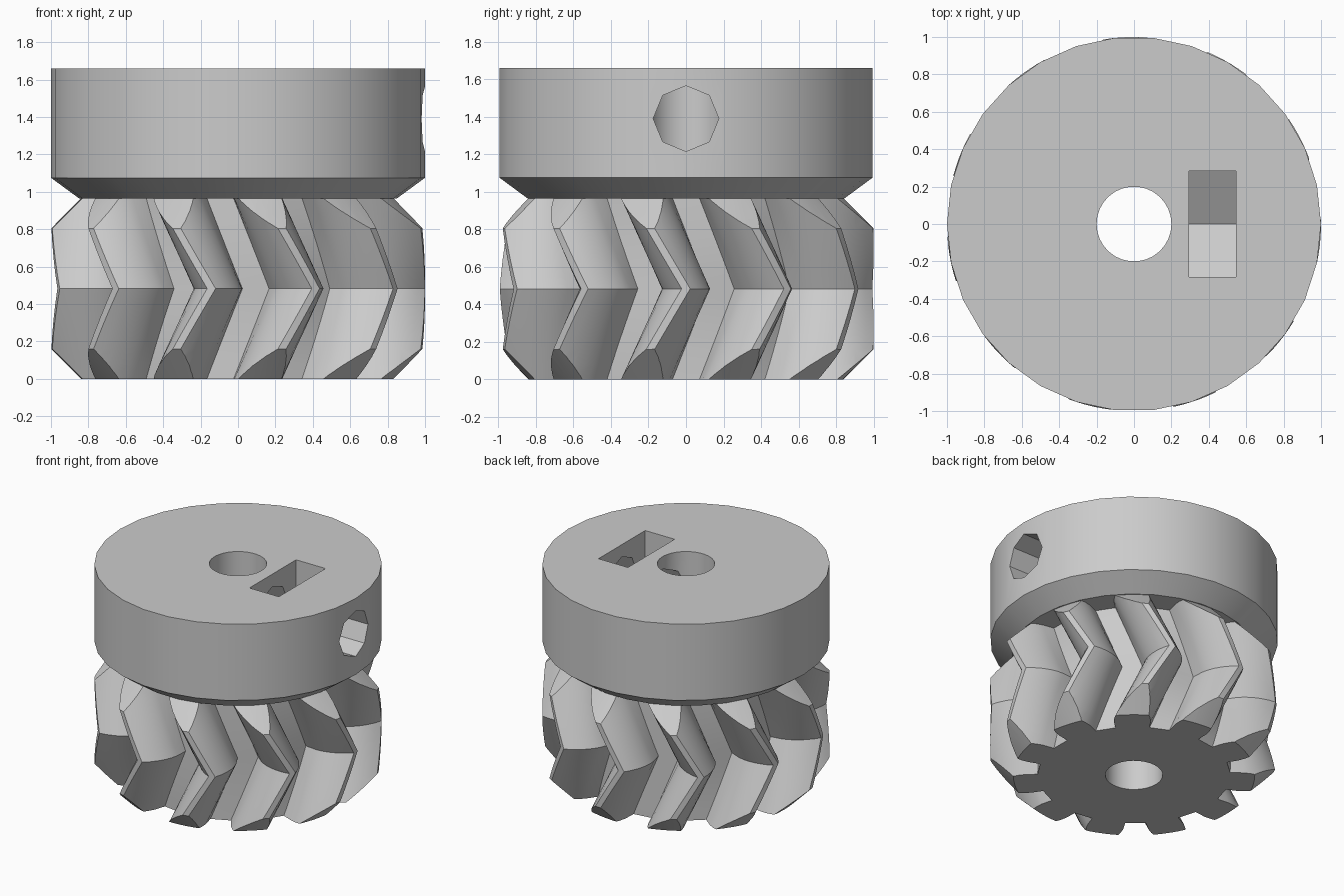
import bpy, bmesh, math
from math import radians, cos, sin, pi

if "Cube" in bpy.data.objects:
    bpy.data.objects.remove(bpy.data.objects["Cube"], do_unlink=True)

TEETH = 11
PITCH = 2 * pi / TEETH
GEAR_TOP = 0.965
HUB_TOP = 1.66
HOLE_Z = 1.39

grey = bpy.data.materials.new("plain_grey")
grey.use_nodes = True
grey.diffuse_color = (0.6, 0.6, 0.6, 1)
grey.node_tree.nodes["Principled BSDF"].inputs["Base Color"].default_value = (0.6, 0.6, 0.6, 1)


def loft(name, rings):
    """Closed solid skinned through equal-length rings of points."""
    bm = bmesh.new()
    loops = [[bm.verts.new(p) for p in ring] for ring in rings]
    n = len(loops[0])
    for low, high in zip(loops, loops[1:]):
        for i in range(n):
            j = (i + 1) % n
            bm.faces.new((low[i], low[j], high[j], high[i]))
    bm.faces.new(loops[0][::-1])
    bm.faces.new(loops[-1])
    bmesh.ops.recalc_face_normals(bm, faces=bm.faces)
    mesh = bpy.data.meshes.new(name)
    bm.to_mesh(mesh)
    bm.free()
    mesh.materials.append(grey)
    obj = bpy.data.objects.new(name, mesh)
    bpy.context.collection.objects.link(obj)
    return obj


def turned(name, profile, sides):
    """Solid of revolution from (radius, z) pairs."""
    return loft(name, [[(r * cos(2 * pi * i / sides), r * sin(2 * pi * i / sides), z)
                        for i in range(sides)] for r, z in profile])


def along_x(name, outline, x0, x1):
    """Prism along x from a (y, z) outline."""
    return loft(name, [[(x, y, z) for y, z in outline] for x in (x0, x1)])


def cut(obj, cutter, operation="DIFFERENCE"):
    cutter.hide_render = True
    mod = obj.modifiers.new("cut", "BOOLEAN")
    mod.operation = operation
    mod.solver = "EXACT"
    mod.object = cutter
    bpy.context.view_layer.objects.active = obj
    bpy.ops.object.modifier_apply(modifier=mod.name)


# Herringbone gear: tooth flank as (radius, half angle in degrees)
flank = [(0.67, 10.2), (0.76, 9.7), (0.81, 8.8), (0.86, 7.4),
         (0.91, 5.6), (0.96, 3.4), (1.0, 1.3)]
tooth = [(r, -radians(a)) for r, a in flank] + [(r, radians(a)) for r, a in flank[::-1]]
SLICES = 12
layers = []
for s in range(SLICES + 1):
    t = s / SLICES
    twist = -abs(2 * t - 1) * PITCH / 2
    layers.append([(r * cos(a + k * PITCH + twist), r * sin(a + k * PITCH + twist), t * GEAR_TOP)
                   for k in range(TEETH) for r, a in tooth])
gear = loft("herringbone_gear", layers)

# Chamfer on both gear ends
blank = turned("chamfer_blank", [(0.82, -0.02), (1.04, 0.2), (1.04, GEAR_TOP - 0.2),
                                 (0.82, GEAR_TOP + 0.02)], 90)
cut(gear, blank, "INTERSECT")

# Hub with a conical underside
hub = turned("hub", [(0.85, GEAR_TOP), (1, 1.075), (1, HUB_TOP)], 30)

# Shaft bore
bore = turned("bore_cutter", [(0.2, -0.1), (0.2, 1.8)], 30)
cut(gear, bore)
cut(hub, bore)

# Nut pocket: pointed floor, open at the top
half = 0.283
low = half / math.sqrt(3)
pocket = along_x("nut_pocket_cutter", [(0, HOLE_Z - 2 * low), (half, HOLE_Z - low), (half, 1.8),
                                       (-half, 1.8), (-half, HOLE_Z - low)], 0.295, 0.545)
cut(hub, pocket)

# Set screw hole from the rim to the bore
ring = [(0.175 * cos(i * pi / 4), HOLE_Z + 0.175 * sin(i * pi / 4)) for i in range(8)]
screw = along_x("screw_hole_cutter", ring, 0.05, 1.1)
cut(hub, screw)

for cutter in (blank, bore, pocket, screw):
    bpy.data.objects.remove(cutter, do_unlink=True)

# Shading
for obj in (gear, hub):
    bpy.ops.object.select_all(action="DESELECT")
    obj.select_set(True)
    bpy.context.view_layer.objects.active = obj
    bpy.ops.object.shade_smooth_by_angle(angle=radians(25))
